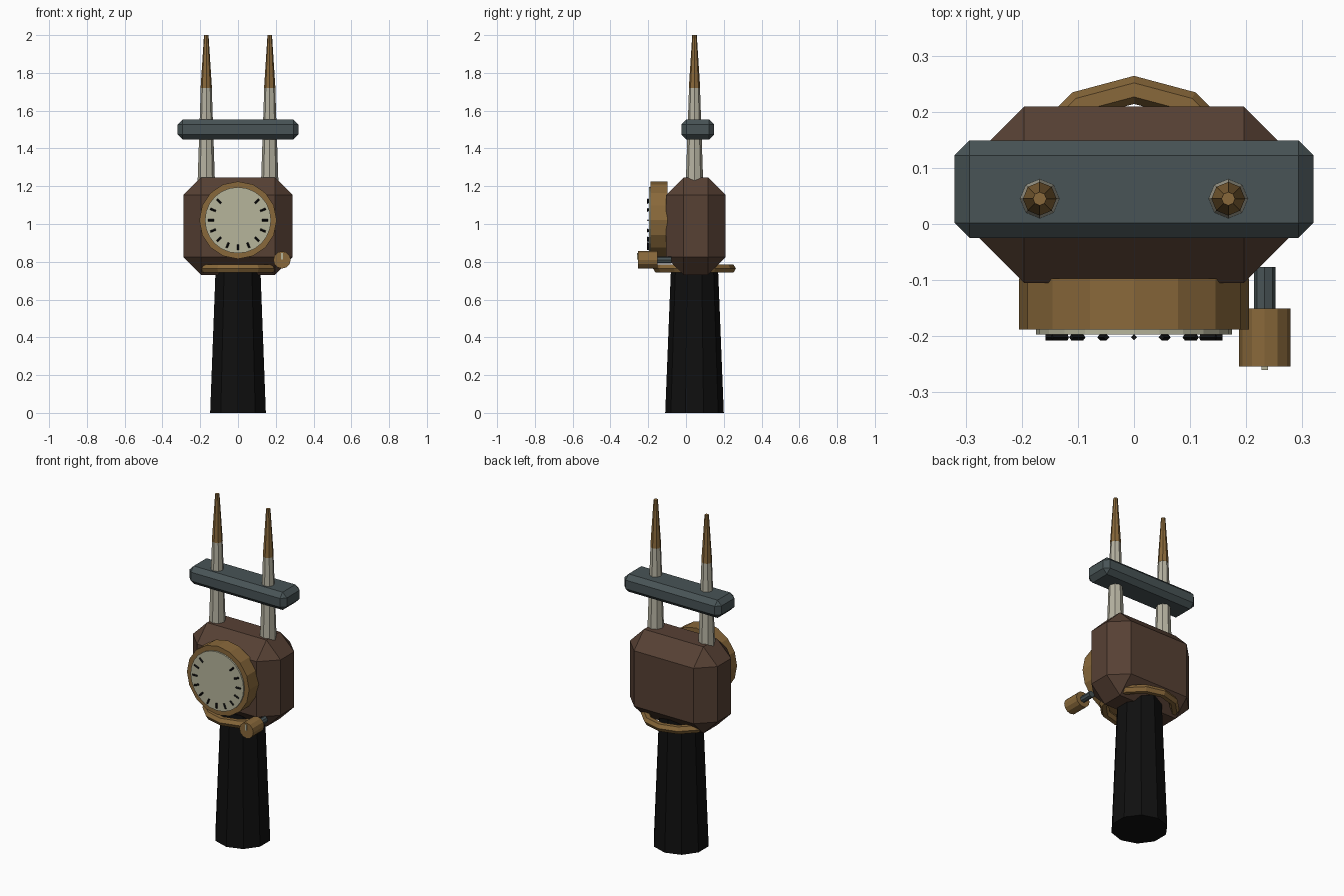
import bpy, bmesh, math
from mathutils import Matrix, Vector

if "Cube" in bpy.data.objects:
    bpy.data.objects.remove(bpy.data.objects["Cube"])


def material(name, rgb):
    m = bpy.data.materials.new(name)
    m.diffuse_color = (*rgb, 1)
    m.use_nodes = True
    m.node_tree.nodes["Principled BSDF"].inputs["Base Color"].default_value = m.diffuse_color
    return m


BROWN = material("brown_casing", (0.095, 0.052, 0.034))
BRASS = material("brass", (0.25, 0.14, 0.043))
STEEL = material("dark_steel", (0.065, 0.088, 0.093))
PALE = material("pale_metal", (0.47, 0.45, 0.36))
IVORY = material("ivory_dial", (0.47, 0.46, 0.33))
BLACK = material("black_grip", (0.005, 0.005, 0.005))


def finish(name, bm, mat):
    bmesh.ops.recalc_face_normals(bm, faces=bm.faces)
    me = bpy.data.meshes.new(name)
    bm.to_mesh(me)
    bm.free()
    me.materials.append(mat)
    ob = bpy.data.objects.new(name, me)
    bpy.context.collection.objects.link(ob)
    return ob


def rod(name, mat, start, length, r0, r1, sides, rot=Matrix()):
    """Tapered prism starting at a point, along the rotated z axis."""
    bm = bmesh.new()
    bmesh.ops.create_cone(bm, cap_ends=True, segments=sides, radius1=r0, radius2=r1, depth=length,
                          matrix=Matrix.Translation(start) @ rot @ Matrix.Translation((0, 0, length / 2)))
    return finish(name, bm, mat)


def block(name, mat, centre, size, chamfer=0):
    bm = bmesh.new()
    bmesh.ops.create_cube(bm, size=1, matrix=Matrix.Translation(centre) @ Matrix.Diagonal((*size, 1)))
    ob = finish(name, bm, mat)
    if chamfer:
        mod = ob.modifiers.new("chamfer", 'BEVEL')
        mod.width, mod.segments = chamfer, 1
    return ob


FORWARD = Matrix.Rotation(math.pi / 2, 4, 'X')  # turns +z to the front
CY = 0.045

# Grip, casing and cross bar
rod("grip", BLACK, (0, CY, 0), 0.78, 0.155, 0.124, 10)
block("casing", BROWN, (0, 0.052, 0.989), (0.578, 0.314, 0.516), 0.093)
block("cross_bar", STEEL, (0, 0.062, 1.5), (0.64, 0.174, 0.106), 0.027)

# Pair of prongs with brass tips
for side, x in (("left", -0.168), ("right", 0.168)):
    rod(f"prong_{side}", PALE, (x, CY, 1.22), 0.505, 0.046, 0.029, 8)
    rod(f"prong_tip_{side}", BRASS, (x, CY, 1.72), 0.28, 0.030, 0.012, 8)

# Dial with tick marks, open at the top
DZ = 1.02
rod("dial_housing", BRASS, (0, -0.097, DZ), 0.091, 0.205, 0.205, 16, FORWARD)
rod("dial_face", IVORY, (0, -0.185, DZ), 0.012, 0.175, 0.175, 24, FORWARD)
for i in range(13):
    turn = Matrix.Rotation(math.radians(45 + 22.5 * i), 4, 'Y')
    rod(f"dial_tick_{i}", BLACK, Vector((0, -0.202, DZ)) + turn @ Vector((0, 0, 0.128)),
        0.03, 0.0055, 0.0055, 4, turn)

# Side knob on a short shaft
KX, KZ = 0.233, 0.81
rod("knob_shaft", STEEL, (KX, -0.077, KZ), 0.08, 0.019, 0.019, 8, FORWARD)
rod("knob", BRASS, (KX, -0.151, KZ), 0.103, 0.046, 0.046, 12, FORWARD)
block("knob_pointer", IVORY, (KX, -0.256, KZ + 0.02), (0.011, 0.008, 0.035))

# Collar ring around the top of the grip
bm = bmesh.new()
major, minor = 12, 6
rings = []
for i in range(major):
    a = 2 * math.pi * i / major
    ring = []
    for j in range(minor):
        b = 2 * math.pi * j / minor
        r = 0.194 + 0.025 * math.cos(b)
        ring.append(bm.verts.new((r * math.cos(a), CY + r * math.sin(a), 0.764 + 0.025 * math.sin(b))))
    rings.append(ring)
for i in range(major):
    p, q = rings[i], rings[(i + 1) % major]
    for j in range(minor):
        k = (j + 1) % minor
        bm.faces.new((p[j], q[j], q[k], p[k]))
finish("collar_ring", bm, BRASS)
